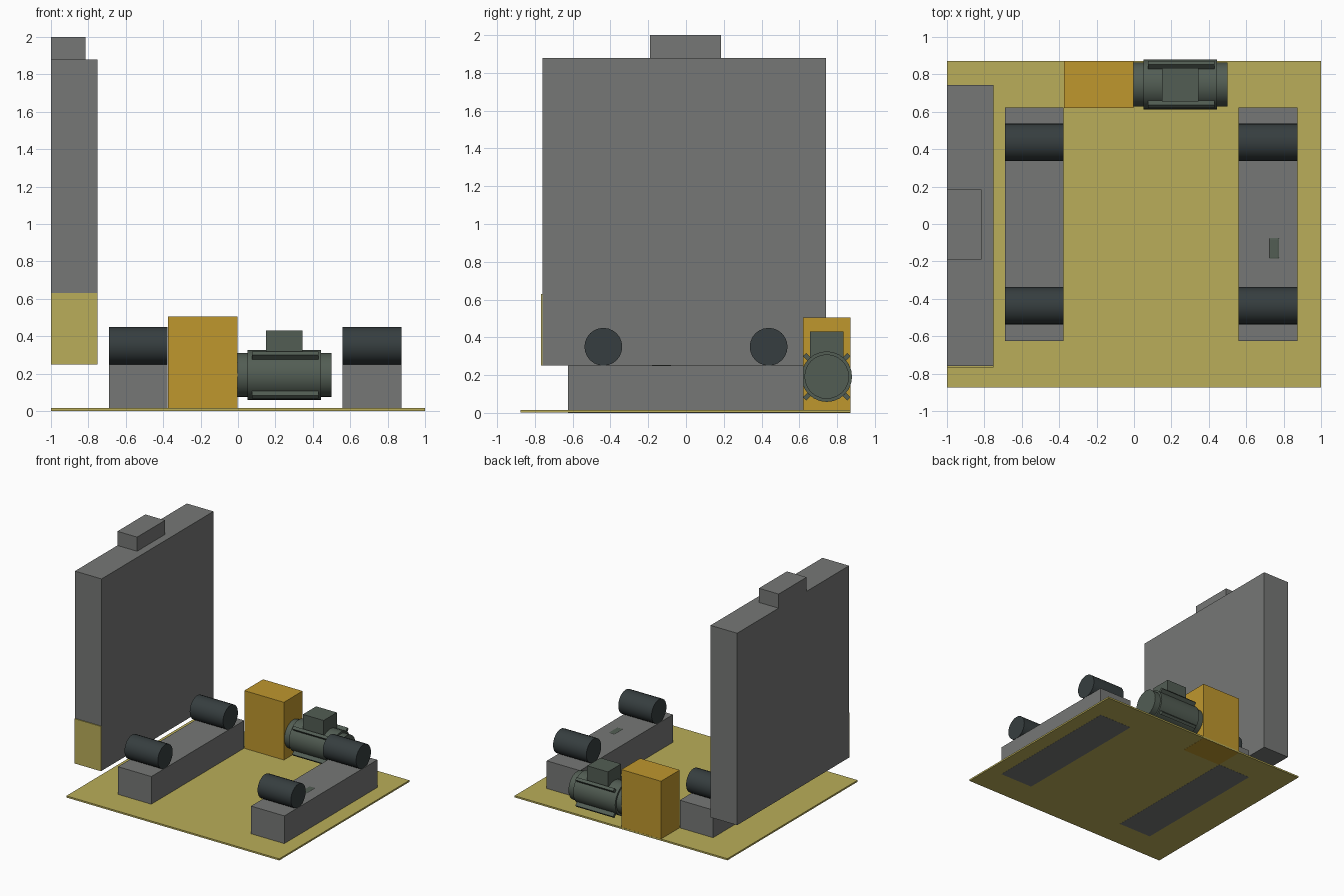
import bpy
import math
from mathutils import Vector

default = bpy.data.objects.get("Cube")
if default:
    bpy.data.objects.remove(default, do_unlink=True)


def material(name, r, g, b):
    m = bpy.data.materials.new(name)
    m.use_nodes = True
    m.diffuse_color = (r, g, b, 1)
    m.node_tree.nodes["Principled BSDF"].inputs["Base Color"].default_value = (r, g, b, 1)
    return m


grey = material("mid grey", 0.18, 0.185, 0.18)
olive = material("olive yellow", 0.49, 0.42, 0.10)
amber = material("amber", 0.52, 0.31, 0.027)
rubber = material("dark rubber", 0.037, 0.048, 0.05)
motor_green = material("motor green grey", 0.085, 0.11, 0.088)


def box(name, mat, x, y, z):
    """Box from (low, high) ranges on each axis."""
    lo, hi = Vector((x[0], y[0], z[0])), Vector((x[1], y[1], z[1]))
    bpy.ops.mesh.primitive_cube_add(size=1, location=(lo + hi) / 2)
    o = bpy.context.object
    o.name = name
    o.scale = hi - lo
    bpy.ops.object.transform_apply(location=False, rotation=False, scale=True)
    o.data.materials.append(mat)
    return o


def cylinder_x(name, mat, x, y, z, radius):
    """Cylinder lying along x."""
    bpy.ops.mesh.primitive_cylinder_add(
        vertices=24, radius=radius, depth=x[1] - x[0],
        location=((x[0] + x[1]) / 2, y, z), rotation=(0, math.pi / 2, 0))
    o = bpy.context.object
    o.name = name
    o.data.materials.append(mat)
    bpy.ops.object.shade_smooth_by_angle(angle=math.radians(30))
    return o


# Floor plate
box("floor_plate", olive, (-1, 1), (-0.875, 0.872), (0.001, 0.015))

# Beams with a roller at each end
for side, x in (("right", (-0.69, -0.377)), ("left", (0.56, 0.873))):
    box(side + "_beam", grey, x, (-0.625, 0.622), (0, 0.25))
    for end, y in (("front", -0.4375), ("back", 0.4375)):
        cylinder_x(f"{side}_{end}_roller", rubber, x, y, 0.35, 0.1)

# Small rounded pin sunk into the left beam
pin = box("beam_pin", motor_green, (0.72, 0.78), (-0.19, -0.07), (0.225, 0.253))
bevel = pin.modifiers.new("round", "BEVEL")
bevel.width = 0.012
bevel.segments = 3

# Upright cabinet, its top cap and front cover
box("cabinet", grey, (-1, -0.75), (-0.76, 0.742), (0.25, 1.88))
box("cabinet_cap", grey, (-1, -0.815), (-0.19, 0.185), (1.88, 2))
box("cabinet_cover", olive, (-1, -0.75), (-0.768, -0.76), (0.25, 0.63))

# Gearbox
box("gearbox", amber, (-0.375, -0.003), (0.62, 0.871), (0, 0.505))

# Motor: shaft body, casing, terminal box and diagonal ribs
cy, cz = 0.745, 0.192
cylinder_x("motor_body", motor_green, (-0.003, 0.5), cy, cz, 0.118)
cylinder_x("motor_casing", motor_green, (0.05, 0.445), cy, cz, 0.134)
box("terminal_box", motor_green, (0.15, 0.345), (0.656, 0.834), (0.25, 0.43))
for i in range(4):
    a = math.radians(45 + 90 * i)
    rib = box(f"motor_rib_{i + 1}", motor_green, (0.075, 0.43), (-0.0325, 0.0325), (-0.0125, 0.0125))
    rib.location = (rib.location.x, cy + 0.133 * math.cos(a), cz + 0.133 * math.sin(a))
    rib.rotation_euler.x = a
